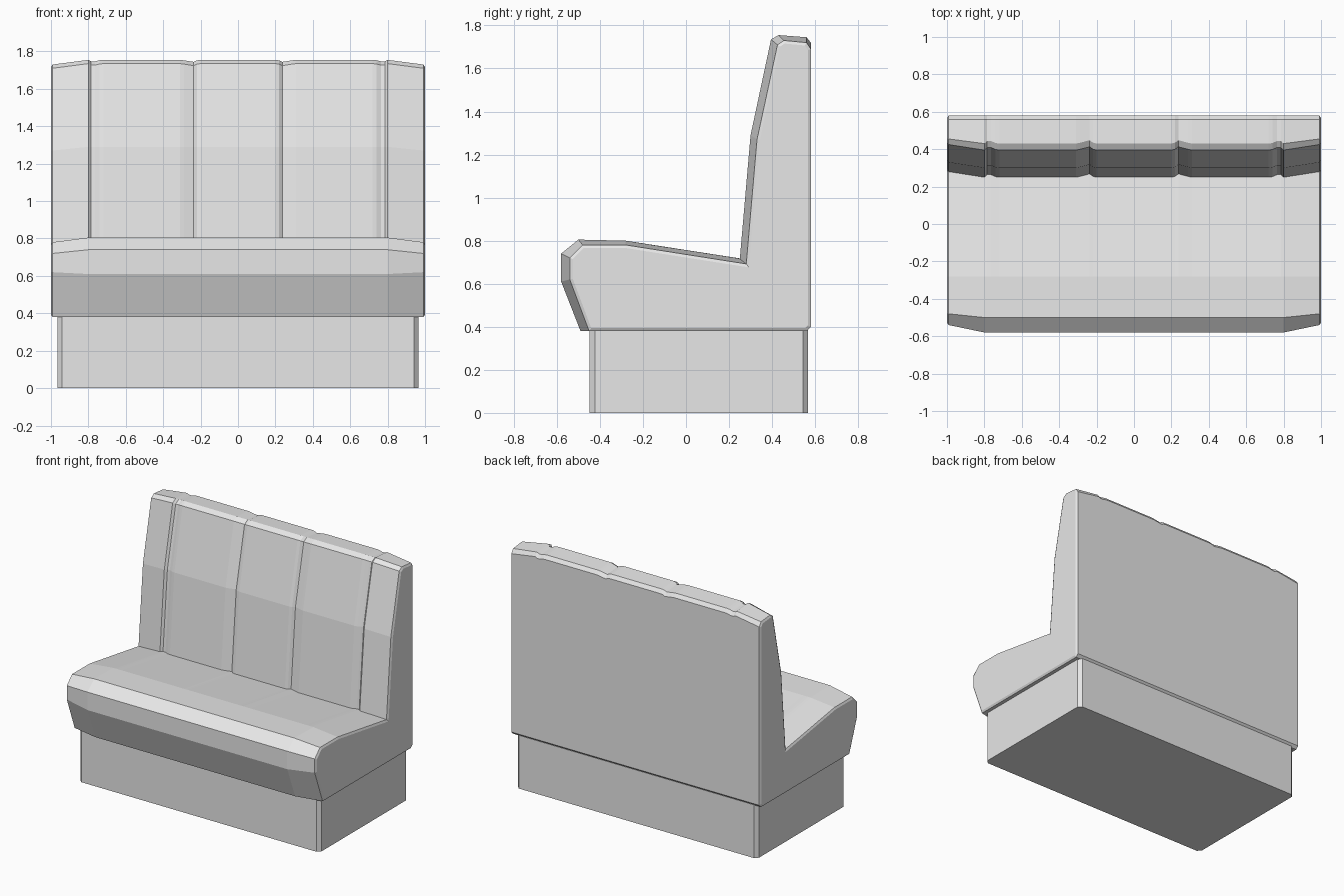
import bpy
import bmesh
from mathutils import Vector

cube = bpy.data.objects.get("Cube")
if cube:
    bpy.data.objects.remove(cube, do_unlink=True)

grey = bpy.data.materials.new("plain grey")
grey.use_nodes = True
grey.diffuse_color = (0.8, 0.8, 0.8, 1)
grey.node_tree.nodes["Principled BSDF"].inputs["Base Color"].default_value = (0.8, 0.8, 0.8, 1)


def finish(bm, name):
    bmesh.ops.recalc_face_normals(bm, faces=bm.faces)
    mesh = bpy.data.meshes.new(name)
    bm.to_mesh(mesh)
    bm.free()
    mesh.materials.append(grey)
    obj = bpy.data.objects.new(name, mesh)
    bpy.context.collection.objects.link(obj)
    return obj


# Bench section (y, z) along the middle, and at the two tapered ends
MIDDLE = [(-0.49, 0.38), (-0.58, 0.61), (-0.58, 0.74), (-0.50, 0.805), (-0.28, 0.80),
          (0.25, 0.715), (0.30, 1.29), (0.395, 1.735), (0.43, 1.755),
          (0.56, 1.745), (0.58, 1.72), (0.58, 0.40), (0.56, 0.38)]
END = [(-0.45, 0.38), (-0.54, 0.62), (-0.54, 0.72), (-0.48, 0.78), (-0.28, 0.78),
       (0.28, 0.692), (0.33, 1.27), (0.425, 1.71), (0.455, 1.73),
       (0.56, 1.72), (0.58, 1.69), (0.58, 0.40), (0.56, 0.38)]

# Stations across half the width: x, groove depth, end taper
HALF = [(0.20, 0, 0), (0.22, 0.005, 0), (0.237, 0.018, 0), (0.29, 0.004, 0), (0.31, 0, 0),
        (0.72, 0, 0), (0.74, 0.003, 0), (0.765, 0.014, 0), (0.785, 0.014, 0), (0.80, 0, 0),
        (0.992, 0, 1)]
stations = [(-x, g, t) for x, g, t in reversed(HALF)] + HALF


def section(x, groove, taper):
    points = []
    for i, (a, b) in enumerate(zip(MIDDLE, END)):
        y = a[0] + (b[0] - a[0]) * taper
        z = a[1] + (b[1] - a[1]) * taper
        if 5 <= i <= 8:        # seams run up the front of the backrest
            y += groove
        if 7 <= i <= 10:       # and over its top edge
            z -= groove * 0.6
        points.append(Vector((x, y, z)))
    return points


# Upholstered seat and backrest
bm = bmesh.new()
rings = [[bm.verts.new(p) for p in section(*s)] for s in stations]
n = len(MIDDLE)
for r0, r1 in zip(rings, rings[1:]):
    for i in range(n):
        j = (i + 1) % n
        bm.faces.new((r0[i], r0[j], r1[j], r1[i]))
caps = [bm.faces.new(rings[0]), bm.faces.new(rings[-1])]
bmesh.ops.recalc_face_normals(bm, faces=bm.faces)
# Narrow chamfer around each end
bmesh.ops.inset_region(bm, faces=caps, thickness=0.014, depth=0.008, use_even_offset=True)
finish(bm, "upholstered_seat_and_backrest")

# Plinth with chamfered upright corners
bm = bmesh.new()
bmesh.ops.create_cube(bm, size=1)
bmesh.ops.scale(bm, vec=(1.93, 1.015, 0.385), verts=bm.verts)
bmesh.ops.translate(bm, vec=(0, 0.06, 0.1925), verts=bm.verts)
uprights = [e for e in bm.edges if abs(e.verts[0].co.z - e.verts[1].co.z) > 0.1]
bmesh.ops.bevel(bm, geom=uprights, offset=0.024, segments=1, affect='EDGES')
finish(bm, "plinth")
